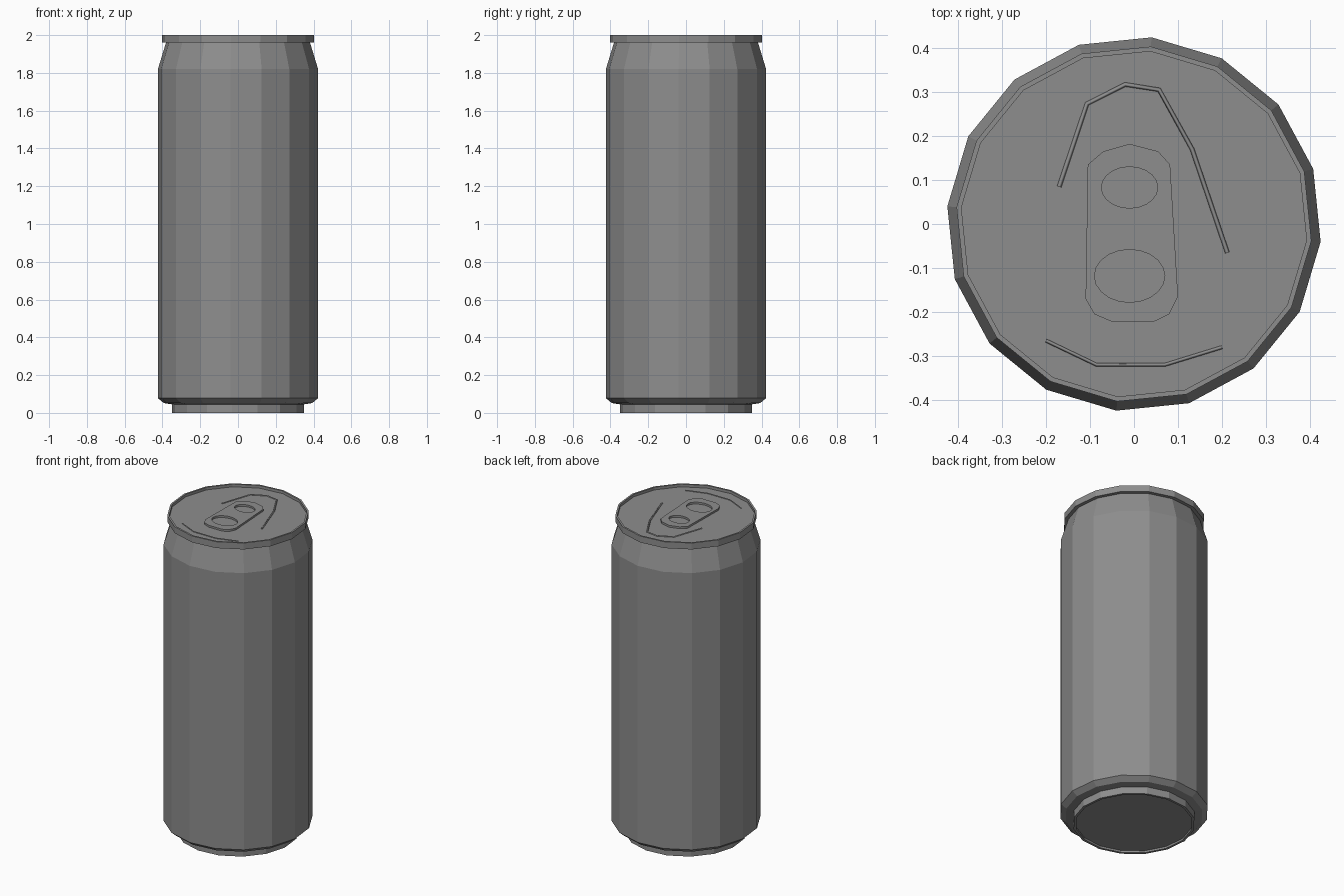
import bpy
import bmesh
from math import cos, sin, pi, radians

cube = bpy.data.objects.get("Cube")
if cube:
    bpy.data.objects.remove(cube, do_unlink=True)

SIDES = 16
TURN = radians(-5.4)
LID_Z = 1.983

metal = bpy.data.materials.new("aluminium grey")
metal.use_nodes = True
GREY = (0.27, 0.27, 0.27, 1)
metal.diffuse_color = GREY
metal.node_tree.nodes["Principled BSDF"].inputs["Base Color"].default_value = GREY


def lathe(name, profile):
    """Revolve (radius, height) points and cap both ends."""
    bm = bmesh.new()
    rings = []
    for r, z in profile:
        rings.append([bm.verts.new((r * cos(TURN + 2 * pi * i / SIDES),
                                    r * sin(TURN + 2 * pi * i / SIDES), z))
                      for i in range(SIDES)])
    for low, high in zip(rings, rings[1:]):
        for i in range(SIDES):
            j = (i + 1) % SIDES
            bm.faces.new((low[i], low[j], high[j], high[i]))
    bm.faces.new(rings[0][::-1])
    bm.faces.new(rings[-1])
    mesh = bpy.data.meshes.new(name)
    bm.to_mesh(mesh)
    bm.free()
    mesh.materials.append(metal)
    obj = bpy.data.objects.new(name, mesh)
    bpy.context.collection.objects.link(obj)


def curve_mesh(name, loops, z, closed, extrude=0.0, bevel=0.0):
    """Turn flat outlines into a filled plate or a thin rib."""
    curve = bpy.data.curves.new(name, 'CURVE')
    curve.dimensions = '2D' if closed else '3D'
    curve.fill_mode = 'BOTH' if closed else 'FULL'
    curve.extrude = extrude
    curve.bevel_depth = bevel
    curve.bevel_resolution = 0
    curve.use_fill_caps = not closed
    for loop in loops:
        spline = curve.splines.new('POLY')
        spline.points.add(len(loop) - 1)
        for point, (x, y) in zip(spline.points, loop):
            point.co = (x, y, 0, 1)
        spline.use_cyclic_u = closed
    curve.materials.append(metal)
    obj = bpy.data.objects.new(name, curve)
    obj.location.z = z
    bpy.context.collection.objects.link(obj)
    bpy.ops.object.select_all(action='DESELECT')
    obj.select_set(True)
    bpy.context.view_layer.objects.active = obj
    bpy.ops.object.convert(target='MESH')


def ellipse(cx, cy, rx, ry, count=20):
    return [(cx + rx * cos(2 * pi * i / count), cy + ry * sin(2 * pi * i / count))
            for i in range(count)]


# Can shell: recessed base, foot ring, body, tapered shoulder, rim and lid
lathe("can_body", [
    (0.335, 0.012), (0.335, 0), (0.35, 0), (0.35, 0.045), (0.395, 0.052),
    (0.426, 0.078), (0.426, 1.82), (0.383, 1.96), (0.405, 1.96),
    (0.405, 2.0), (0.394, 2.0), (0.394, LID_Z)])

# Pull tab with two finger holes
tab = [(-0.11, -0.17), (-0.09, -0.205), (-0.05, -0.222), (0.045, -0.222),
       (0.08, -0.205), (0.1, -0.165), (0.082, 0.135), (0.055, 0.165),
       (-0.01, 0.182), (-0.07, 0.165), (-0.105, 0.135)]
curve_mesh("pull_tab", [tab, ellipse(-0.01, 0.083, 0.064, 0.047),
                        ellipse(-0.01, -0.118, 0.08, 0.06)],
           LID_Z + 0.007, True, extrude=0.006)

# Ribs pressed into the lid
curve_mesh("opening_rib", [[(-0.17, 0.085), (-0.107, 0.273), (-0.02, 0.317),
                            (0.057, 0.305), (0.132, 0.17), (0.212, -0.065)]],
           LID_Z, False, bevel=0.005)
curve_mesh("front_rib", [[(-0.2, -0.265), (-0.085, -0.32), (0.07, -0.32),
                          (0.2, -0.28)]],
           LID_Z, False, bevel=0.004)
